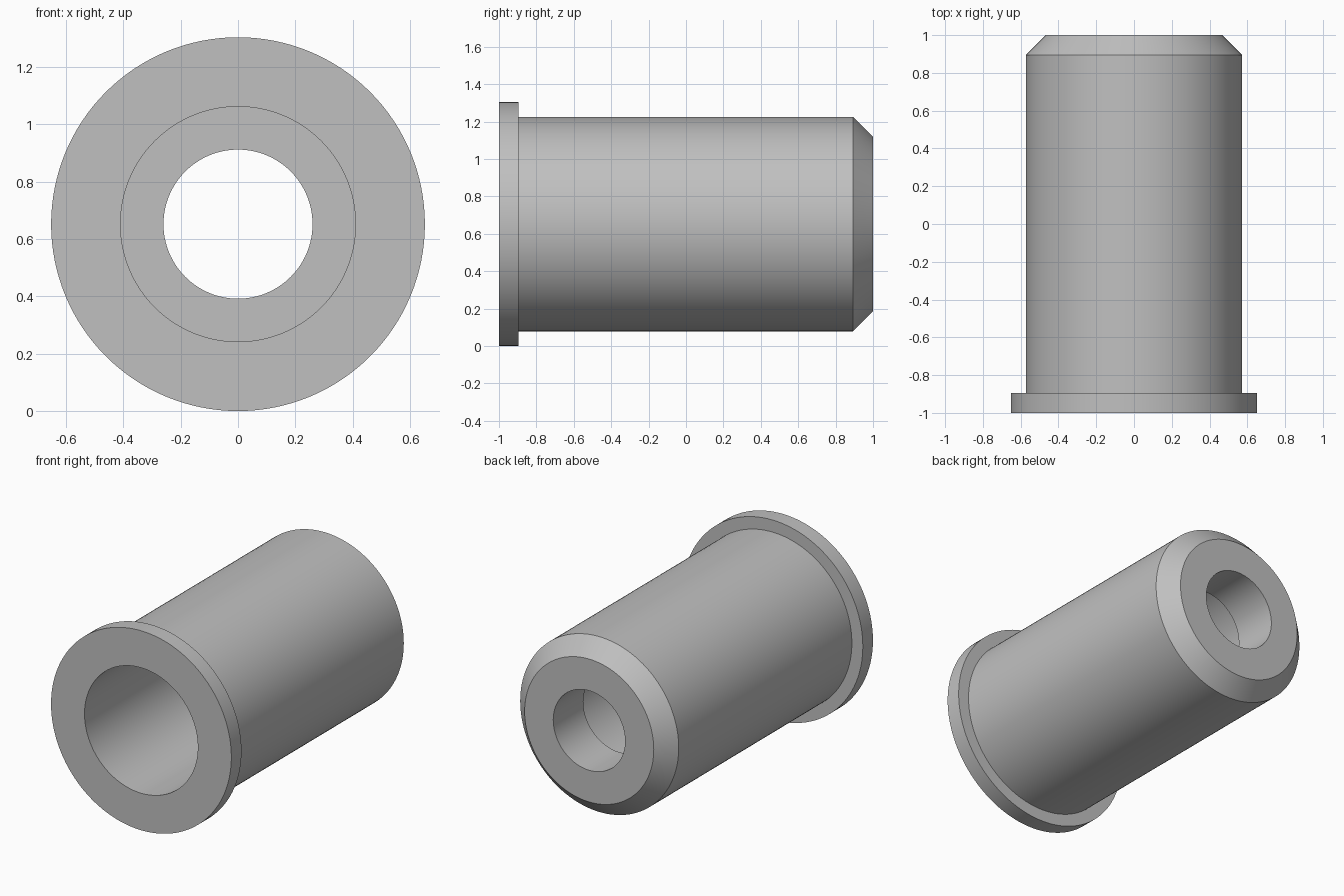
import bpy
import bmesh
from math import tau, radians
from mathutils import Vector

cube = bpy.data.objects.get("Cube")
if cube:
    bpy.data.objects.remove(cube, do_unlink=True)

# Main dimensions
FLANGE_R = 0.652
BODY_R = 0.573
NOSE_R = 0.467
BORE_R = 0.41
HOLE_R = 0.26
SEGMENTS = 128

# Single grey metal
metal = bpy.data.materials.new("grey metal")
metal.use_nodes = True
grey = (0.527, 0.527, 0.527, 1)
metal.diffuse_color = grey
metal.node_tree.nodes["Principled BSDF"].inputs["Base Color"].default_value = grey

# Closed half section as (radius, y): flange, body, chamfered nose, stepped bore
section = [
    (BORE_R, -1), (FLANGE_R, -1), (FLANGE_R, -0.895), (BODY_R, -0.895),
    (BODY_R, 0.894), (NOSE_R, 1), (HOLE_R, 1), (HOLE_R, 0.69), (BORE_R, 0.69),
]


def lathe(name, profile, material):
    """Spin a closed profile a full turn around the y axis."""
    bm = bmesh.new()
    verts = [bm.verts.new((r, y, 0)) for r, y in profile]
    edges = [bm.edges.new((v, verts[i - 1])) for i, v in enumerate(verts)]
    bmesh.ops.spin(bm, geom=verts + edges, cent=Vector(), axis=Vector((0, 1, 0)),
                   angle=tau, steps=SEGMENTS, use_merge=False)
    bmesh.ops.remove_doubles(bm, verts=bm.verts, dist=0.0001)
    bmesh.ops.recalc_face_normals(bm, faces=bm.faces)
    mesh = bpy.data.meshes.new(name)
    bm.to_mesh(mesh)
    bm.free()
    mesh.materials.append(material)
    obj = bpy.data.objects.new(name, mesh)
    bpy.context.collection.objects.link(obj)
    return obj


# Flanged bushing resting on its flange rim
bushing = lathe("flanged_bushing", section, metal)
bushing.location.z = FLANGE_R

bpy.ops.object.select_all(action="DESELECT")
bushing.select_set(True)
bpy.context.view_layer.objects.active = bushing
bpy.ops.object.shade_smooth_by_angle(angle=radians(30))
